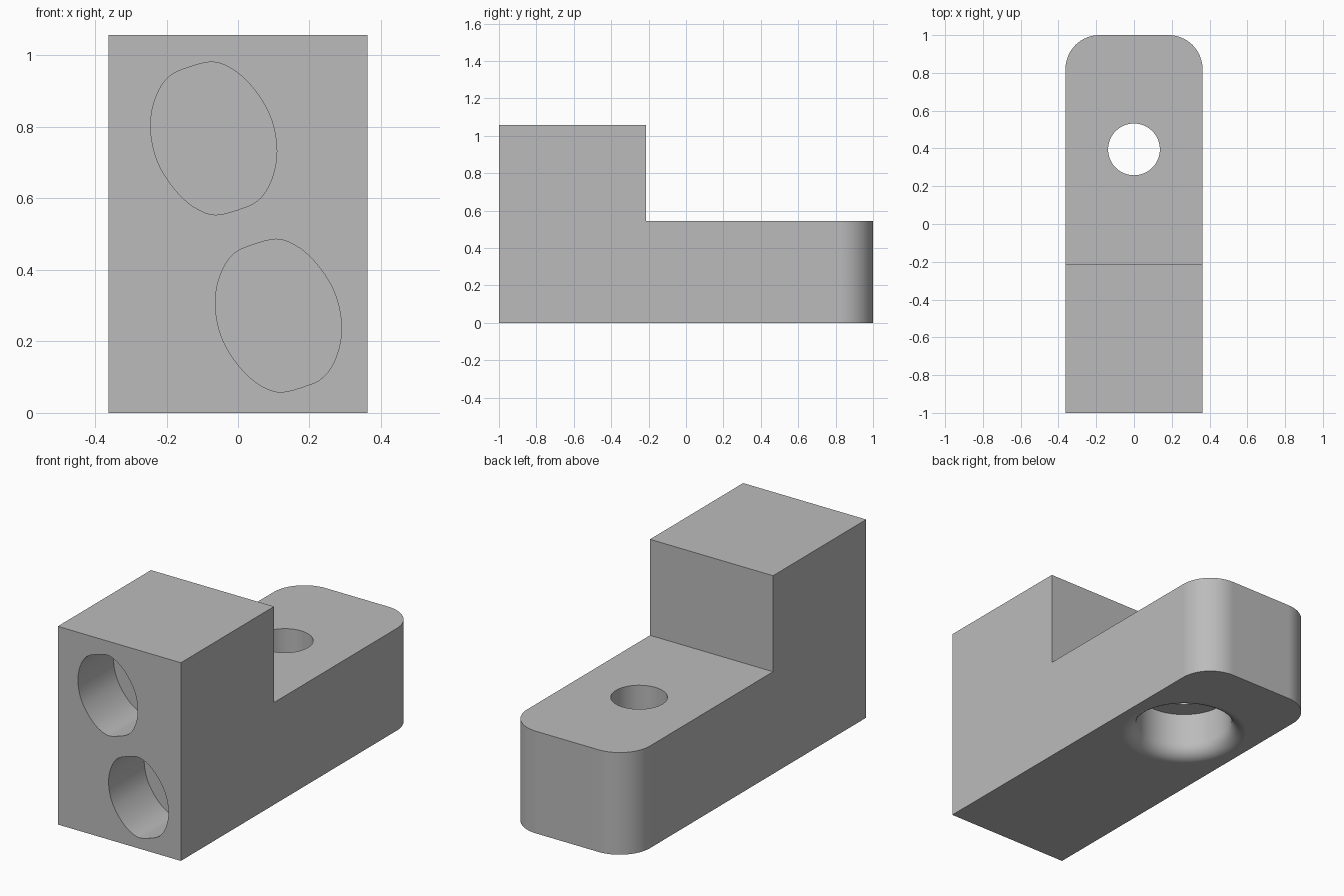
import bpy, bmesh, math
from mathutils import Vector

cube = bpy.data.objects.get("Cube")
if cube:
    bpy.data.objects.remove(cube, do_unlink=True)

grey = bpy.data.materials.new("plain_grey")
grey.use_nodes = True
grey.diffuse_color = (0.5, 0.5, 0.5, 1)
grey.node_tree.nodes["Principled BSDF"].inputs["Base Color"].default_value = (0.5, 0.5, 0.5, 1)


def finish(name, bm):
    bmesh.ops.recalc_face_normals(bm, faces=bm.faces)
    mesh = bpy.data.meshes.new(name)
    bm.to_mesh(mesh)
    bm.free()
    mesh.materials.append(grey)
    obj = bpy.data.objects.new(name, mesh)
    bpy.context.collection.objects.link(obj)
    return obj


def prism(points, direction):
    bm = bmesh.new()
    face = bm.faces.new([bm.verts.new(p) for p in points])
    ext = bmesh.ops.extrude_face_region(bm, geom=[face])
    moved = [g for g in ext["geom"] if isinstance(g, bmesh.types.BMVert)]
    bmesh.ops.translate(bm, verts=moved, vec=direction)
    return bm


def smooth_loop(points, steps=4):
    # closed Catmull-Rom curve through the points
    out, n = [], len(points)
    for i in range(n):
        a, b, c, d = (points[(i + k) % n] for k in (-1, 0, 1, 2))
        for s in range(steps):
            t = s / steps
            out.append(0.5 * (2 * b + (c - a) * t + (2 * a - 5 * b + 4 * c - d) * t * t
                              + (3 * b - a - 3 * c + d) * t ** 3))
    return out


# Stepped body: L-shaped side profile, rounded vertical corners at the back
HALF, TOP, STEP_Y, STEP_Z = 0.363, 1.057, -0.215, 0.545
profile = [(-1, 0), (1, 0), (1, STEP_Z), (STEP_Y, STEP_Z), (STEP_Y, TOP), (-1, TOP)]
bm = prism([(-HALF, y, z) for y, z in profile], (2 * HALF, 0, 0))
corners = [e for e in bm.edges
           if all(v.co.y > 0.99 for v in e.verts)
           and abs(e.verts[0].co.x - e.verts[1].co.x) < 0.01]
bmesh.ops.bevel(bm, geom=corners, offset=0.18, segments=16, profile=0.5, affect='EDGES')
body = finish("stepped_body", bm)

# Screw hole cutter: lathed shaft with a wide bore that flares at the underside
SHAFT, BORE, FLARE, BORE_TOP = 0.137, 0.24, 0.077, 0.243
lathe = [(0, -0.1), (BORE + FLARE, -0.1)]
for i in range(9):
    a = math.pi / 2 * (1 - i / 8)
    lathe.append((BORE + FLARE * (1 - math.cos(a)), FLARE * (1 - math.sin(a))))
lathe += [(BORE, BORE_TOP), (SHAFT, BORE_TOP), (SHAFT, 0.7), (0, 0.7)]
bm = bmesh.new()
verts = [bm.verts.new((r, 0, z)) for r, z in lathe]
edges = [bm.edges.new(pair) for pair in zip(verts, verts[1:])]
bmesh.ops.spin(bm, geom=verts + edges, cent=(0, 0, 0), axis=(0, 0, 1),
               angle=2 * math.pi, steps=64)
bmesh.ops.remove_doubles(bm, verts=bm.verts, dist=0.0005)
bmesh.ops.translate(bm, verts=bm.verts, vec=(0, 0.395, 0))
cutters = [finish("screw_hole_cutter", bm)]

# Two slanted oval pockets in the front face; half an outline, turned to complete it
half = [(-.006, .214), (-.078, .196), (-.122, .175), (-.152, .137), (-.172, .08),
        (-.176, .02), (-.164, -.045), (-.139, -.1), (-.098, -.155), (-.05, -.195)]
half = [Vector(p) for p in half]
oval = smooth_loop(half + [-p for p in half])
for name, cx, cz in (("upper", -0.068, 0.768), ("lower", 0.113, 0.272)):
    bm = prism([(cx + p.x, -1.1, cz + p.y) for p in oval], (0, 0.4, 0))
    cutters.append(finish(name + "_pocket_cutter", bm))

# Cut the holes, then remove the cutters
bpy.context.view_layer.objects.active = body
body.select_set(True)
for cutter in cutters:
    cutter.hide_render = True
    mod = body.modifiers.new(cutter.name, 'BOOLEAN')
    mod.operation, mod.solver, mod.object = 'DIFFERENCE', 'EXACT', cutter
    bpy.ops.object.modifier_apply(modifier=mod.name)
    bpy.data.objects.remove(cutter, do_unlink=True)

# Smooth curved walls, keep hard edges and flat faces clean
bpy.ops.object.select_all(action='DESELECT')
body.select_set(True)
bpy.ops.object.shade_smooth_by_angle(angle=math.radians(30))
weighted = body.modifiers.new("clean_normals", 'WEIGHTED_NORMAL')
weighted.keep_sharp = True
